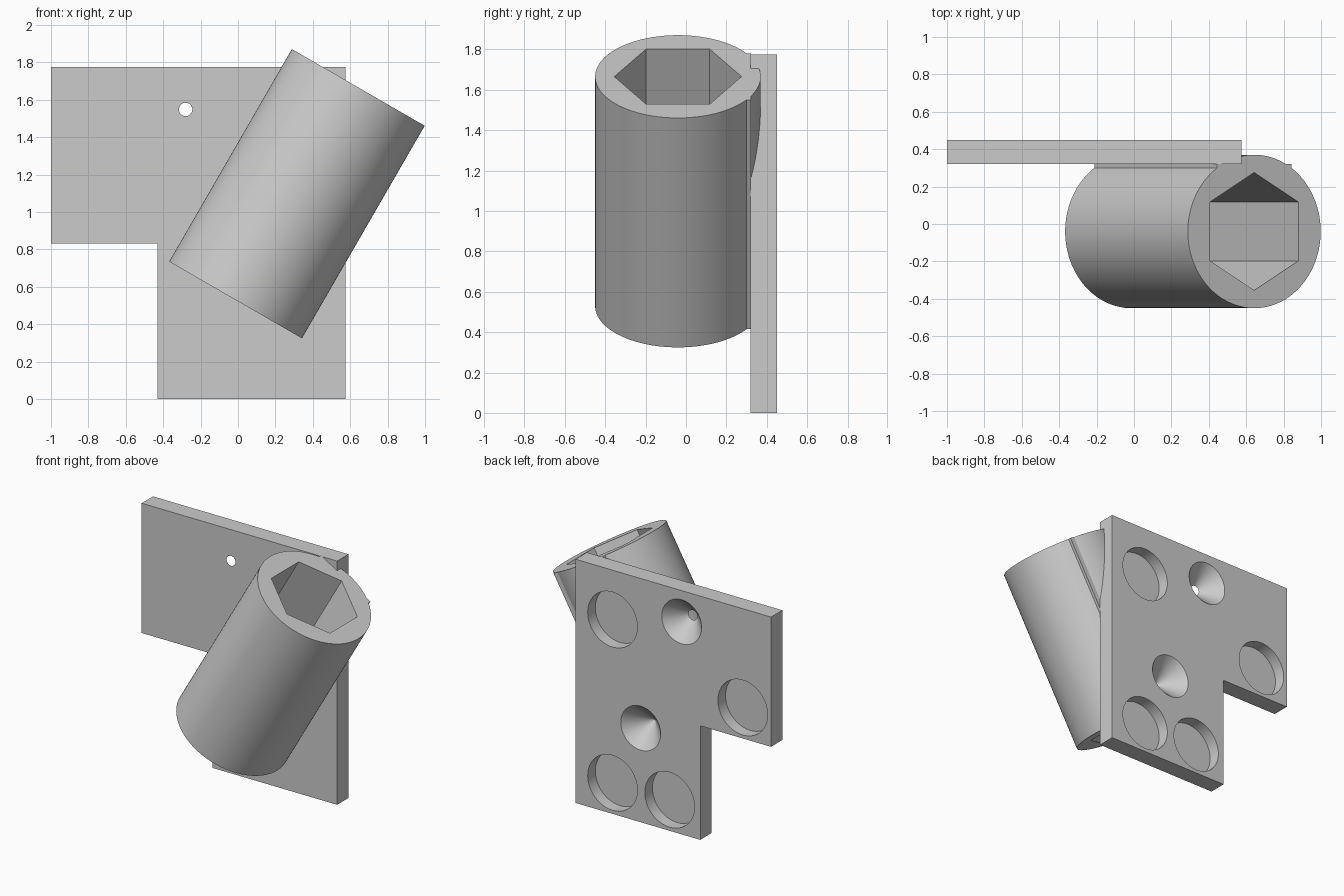
import bpy, bmesh
from math import pi, sin, cos, radians
from mathutils import Matrix

cube = bpy.data.objects.get("Cube")
if cube:
    bpy.data.objects.remove(cube, do_unlink=True)

grey = bpy.data.materials.new("grey plastic")
grey.use_nodes = True
colour = (0.6, 0.6, 0.6, 1)
grey.diffuse_color = colour
grey.node_tree.nodes["Principled BSDF"].inputs["Base Color"].default_value = colour


def ring(radius, sides):
    """Regular polygon with its first corner on +y."""
    angles = [pi / 2 + 2 * pi * i / sides for i in range(sides)]
    return [(radius * cos(a), radius * sin(a)) for a in angles]


def loft(name, lower, upper, z0, z1, matrix):
    """Solid between two outlines at local heights z0 and z1."""
    bm = bmesh.new()
    a = [bm.verts.new((x, y, z0)) for x, y in lower]
    b = [bm.verts.new((x, y, z1)) for x, y in upper]
    n = len(a)
    bm.faces.new(a[::-1])
    bm.faces.new(b)
    for i in range(n):
        j = (i + 1) % n
        bm.faces.new((a[i], a[j], b[j], b[i]))
    bmesh.ops.transform(bm, matrix=matrix, verts=bm.verts)
    bmesh.ops.recalc_face_normals(bm, faces=bm.faces)
    mesh = bpy.data.meshes.new(name)
    bm.to_mesh(mesh)
    bm.free()
    mesh.materials.append(grey)
    obj = bpy.data.objects.new(name, mesh)
    bpy.context.collection.objects.link(obj)
    return obj


def combine(target, tool, operation):
    """Apply a boolean and discard the tool."""
    mod = target.modifiers.new(operation.lower(), 'BOOLEAN')
    mod.operation = operation
    mod.solver = 'EXACT'
    mod.object = tool
    bpy.context.view_layer.objects.active = target
    bpy.ops.object.modifier_apply(modifier=mod.name)
    bpy.data.objects.remove(tool, do_unlink=True)


# Socket tube: round section with a flat mounting rib on each side of its back
radius, rib, flat = 0.41, 0.23, 0.361
inner = (radius ** 2 - flat ** 2) ** 0.5
outer = (radius ** 2 - rib ** 2) ** 0.5
circle = ring(radius, 128)
crown = [p for p in circle if p[1] > flat]
body = [p for p in circle if p[1] < outer]
crown.sort(key=lambda p: -p[0])
section = (body + [(rib, outer), (rib, flat), (inner, flat)] + crown
           + [(-inner, flat), (-rib, flat), (-rib, outer)])
bracket = loft("socket_bracket", section, section, -0.656, 0.656, Matrix())

# Hexagonal bore right through, then tilt the socket into place
hexagon = ring(0.315, 6)
combine(bracket, loft("hex_bore", hexagon, hexagon, -1, 1, Matrix()), 'DIFFERENCE')
bracket.data.transform(Matrix.Translation((0.315, -0.04, 1.0975))
                       @ Matrix.Rotation(radians(30), 4, 'Y'))

# L-shaped back plate: outline in x and z, thickness in y
outline = [(-0.43, 0), (0.575, 0), (0.575, 1.775), (-1, 1.775), (-1, 0.83), (-0.43, 0.83)]
stand = Matrix.Rotation(pi / 2, 4, 'X')
combine(bracket, loft("back_plate", outline, outline, -0.45, -0.32, stand), 'UNION')


def back_cut(name, x, z, r0, r1, depth):
    """Round cutter entering the plate from behind."""
    at = Matrix.Translation((x, 0.45, z)) @ stand
    combine(bracket, loft(name, ring(r0, 64), ring(r1, 64), -0.01, depth, at), 'DIFFERENCE')


# Round pockets in the back of the plate
for x, z in ((0.277, 1.415), (-0.772, 1.055), (0.277, 0.226), (-0.183, 0.226)):
    back_cut("round_pocket", x, z, 0.2, 0.2, 0.088)

# Conical screw holes; only the upper one breaks through the front
for x, z in ((-0.28, 1.548), (0.05, 0.685)):
    back_cut("screw_cone", x, z, 0.17, 0.004, 0.163)

# Smooth round walls, crisp edges
bpy.ops.object.select_all(action='DESELECT')
bracket.select_set(True)
bpy.context.view_layer.objects.active = bracket
bpy.ops.object.shade_smooth_by_angle(angle=radians(25))
